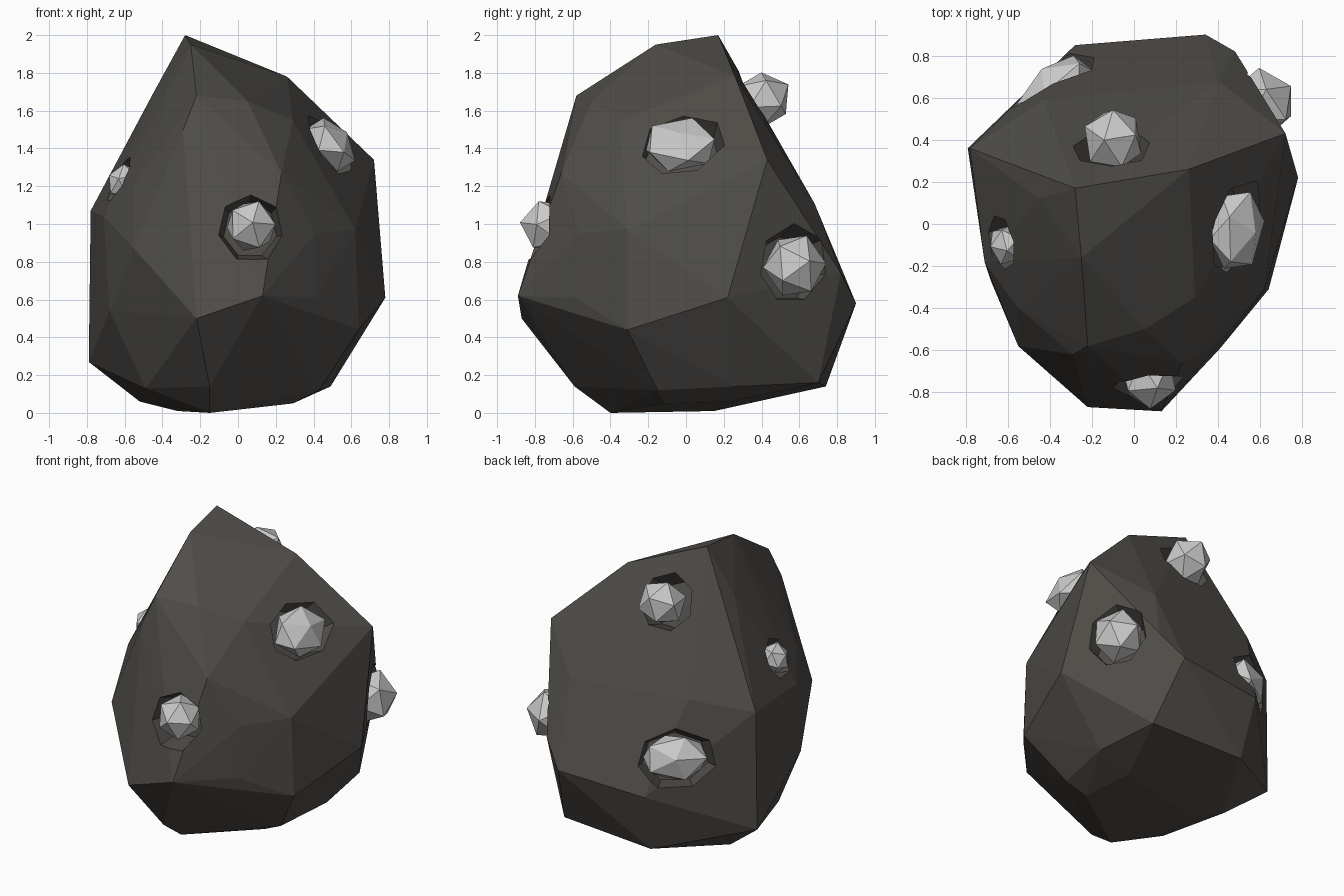
import bpy, bmesh
from mathutils import Vector, Matrix

if "Cube" in bpy.data.objects:
    bpy.data.objects.remove(bpy.data.objects["Cube"])


def add_object(name, bm, rgb=None):
    bmesh.ops.recalc_face_normals(bm, faces=bm.faces[:])
    me = bpy.data.meshes.new(name)
    bm.to_mesh(me)
    bm.free()
    if rgb:
        mat = bpy.data.materials.new(name)
        mat.diffuse_color = (*rgb, 1)
        mat.use_nodes = True
        mat.node_tree.nodes["Principled BSDF"].inputs["Base Color"].default_value = mat.diffuse_color
        me.materials.append(mat)
    ob = bpy.data.objects.new(name, me)
    bpy.context.collection.objects.link(ob)
    return ob


def frame(center, normal, size):
    """Local axes: x horizontal, y up the surface, z outward; scaled by size."""
    n = Vector(normal).normalized()
    t = Vector((0, 0, 1)).cross(n).normalized()
    rot = Matrix((t, n.cross(t), n)).transposed().to_4x4()
    return Matrix.Translation(center) @ rot @ Matrix.Diagonal((*size, 1))


# Boulder: convex hull over its corner points
corners = [
    # crown and shoulders
    (-.28, .17, 2), (-.25, -.16, 1.95), (.26, .26, 1.78), (-.22, -.58, 1.68),
    (.05, -.50, 1.65), (.29, -.35, 1.55), (-.45, .12, 1.69), (-.29, -.62, 1.5),
    # waist
    (.72, .43, 1.34), (.23, -.66, 1.27), (-.55, -.40, 1.2), (-.43, .59, 1.15),
    (-.78, .36, 1.07), (.62, -.31, .97), (.41, -.56, .95), (-.55, -.58, .87),
    (-.71, -.18, 1.04), (.40, .68, 1.11),
    (.48, .82, .74), (.78, .22, .61), (.13, -.89, .62), (.41, -.59, .61),
    (.34, .90, .58), (-.28, .85, .54), (-.68, -.27, .54), (-.22, -.87, .5),
    (.64, -.31, .44), (-.79, .36, .27),
    # foot
    (.43, .70, .16), (-.25, .74, .14), (.49, .26, .14), (.43, -.15, .12),
    (-.15, -.59, .14), (-.49, -.30, .13), (-.52, .26, .06), (.29, -.12, .05),
    (.25, .25, .06), (-.32, .15, .01), (-.15, -.40, 0),
]
bm = bmesh.new()
for c in corners:
    bm.verts.new(c)
res = bmesh.ops.convex_hull(bm, input=bm.verts[:])
loose = {g for g in res["geom_interior"] + res["geom_unused"] if isinstance(g, bmesh.types.BMVert)}
bmesh.ops.delete(bm, geom=list(loose), context='VERTS')
rock = add_object("boulder", bm, (.08, .074, .066))

# Ore nuggets: name, centre, outward normal, size (horizontal, vertical, outward), pocket centre
ore = [
    ("front", (.07, -.73, .99), (.05, -1, .12), (.14, .145, .15), (.07, -.75, .98)),
    ("right", (.49, -.03, 1.42), (.8, -.1, .6), (.21, .165, .11), (.51, -.03, 1.44)),
    ("back_right", (.61, .575, .78), (.85, .5, .15), (.17, .175, .16), (.62, .57, .78)),
    ("back_top", (-.10, .40, 1.655), (0, .85, .5), (.15, .15, .165), (-.11, .35, 1.64)),
    ("back_left", (-.37, .645, .76), (-.6, .8, .3), (.22, .155, .12), (-.39, .67, .76)),
    ("left", (-.61, -.10, 1.225), (-.9, -.1, .42), (.10, .10, .08), (-.64, -.09, 1.24)),
]
for name, pos, n, size, hole in ore:
    # Seven-sided tapered pocket chipped into the boulder around each nugget
    bm = bmesh.new()
    bmesh.ops.create_cone(bm, cap_ends=True, segments=7, radius1=.8, radius2=1.3, depth=.36,
                          matrix=frame(hole, n, (size[0] + .04, size[1] + .04, 1))
                          @ Matrix.Translation((0, 0, .06)))
    pocket = add_object("pocket_cutter", bm)
    pocket.hide_render = True
    mod = rock.modifiers.new("pocket", 'BOOLEAN')
    mod.operation, mod.solver, mod.object = 'DIFFERENCE', 'EXACT', pocket
    bpy.context.view_layer.objects.active = rock
    bpy.ops.object.modifier_apply(modifier=mod.name)
    bpy.data.objects.remove(pocket)

    # Faceted nugget
    bm = bmesh.new()
    bmesh.ops.create_icosphere(bm, subdivisions=1, radius=1, matrix=frame(pos, n, size))
    add_object("ore_nugget_" + name, bm)
